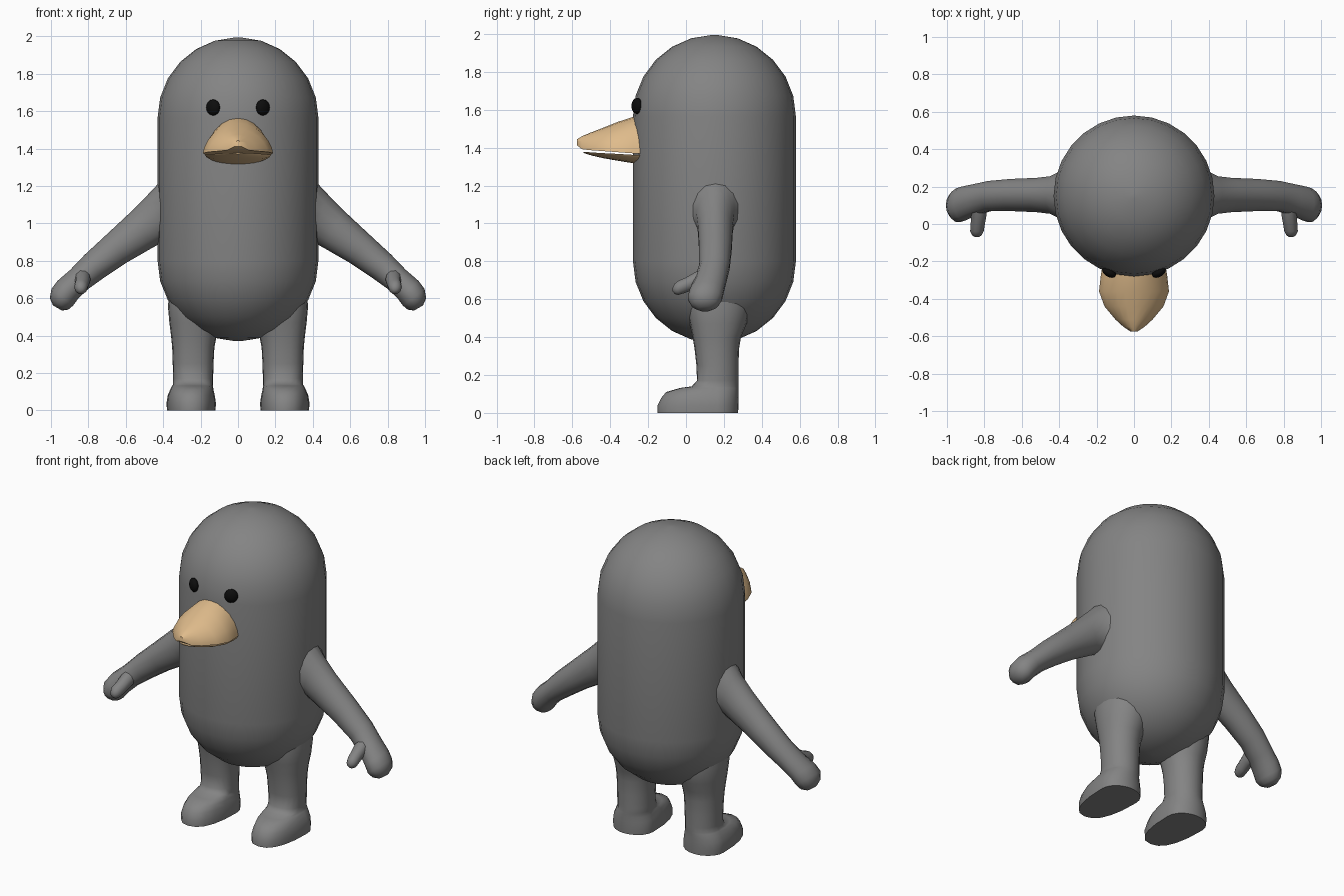
import bpy, bmesh, math
from mathutils import Vector

if "Cube" in bpy.data.objects:
    bpy.data.objects.remove(bpy.data.objects["Cube"])


def material(name, rgb):
    m = bpy.data.materials.new(name)
    m.diffuse_color = (*rgb, 1)
    m.use_nodes = True
    m.node_tree.nodes["Principled BSDF"].inputs["Base Color"].default_value = m.diffuse_color
    return m


GREY = material("grey skin", (0.23, 0.23, 0.23))
TAN = material("tan beak", (0.74, 0.50, 0.26))
BLACK = material("black eye", (0.004, 0.004, 0.004))


def loft(name, rings, mat, mirror=False, angle=50):
    """Skin a list of equal-length point rings and cap both ends."""
    bm = bmesh.new()
    loops = [[bm.verts.new(p) for p in r] for r in rings]
    n = len(loops[0])
    for a, b in zip(loops, loops[1:]):
        for i in range(n):
            j = (i + 1) % n
            bm.faces.new((a[i], a[j], b[j], b[i]))
    bm.faces.new(loops[0])
    bm.faces.new(loops[-1])
    bmesh.ops.recalc_face_normals(bm, faces=bm.faces)
    me = bpy.data.meshes.new(name)
    bm.to_mesh(me)
    bm.free()
    me.materials.append(mat)
    ob = bpy.data.objects.new(name, me)
    bpy.context.collection.objects.link(ob)
    bpy.ops.object.select_all(action='DESELECT')
    ob.select_set(True)
    bpy.context.view_layer.objects.active = ob
    bpy.ops.object.shade_smooth_by_angle(angle=math.radians(angle))
    if mirror:
        ob.modifiers.new("Mirror", 'MIRROR').use_mirror_merge = False
    return ob


def turn(n):
    return [2 * math.pi * i / n for i in range(n)]


# Body: upright capsule
R, CY = 0.43, 0.15
prof = []
for i in range(7):
    a = math.radians(-88 + 88 * i / 6)
    prof.append((R * math.cos(a), 0.80 + R * math.sin(a)))
prof += [(r, 2.365 - z) for r, z in reversed(prof)]
loft("body", [[(r * math.cos(t), CY + r * math.sin(t), z) for t in turn(28)]
              for r, z in prof], GREY)


# Arms: tilted elliptical rings (x, y, z, tilt, half height, half depth)
def tilted(x, y, z, tilt, a, b, n=14):
    s, c = math.sin(math.radians(tilt)), math.cos(math.radians(tilt))
    return [(x + a * math.cos(t) * s, y + b * math.sin(t), z + a * math.cos(t) * c)
            for t in turn(n)]


arm = [(0.35, .155, 1.07, 0, .21, .17), (0.405, .155, 1.065, 2, .165, .125),
       (0.44, .155, 1.03, 14, .137, .103), (0.51, .155, .97, 30, .113, .094),
       (0.65, .155, .865, 36, .092, .088), (0.77, .15, .77, 38, .08, .082),
       (0.85, .13, .70, 42, .07, .085), (0.91, .11, .645, 48, .073, .092),
       (0.94, .10, .605, 52, .073, .092), (0.957, .10, .57, 58, .058, .072),
       (0.965, .10, .548, 60, .028, .035)]
loft("arm", [tilted(*r) for r in arm], GREY, mirror=True, angle=80)


# Thumbs: short tapering rings facing forward
thumb = [(.835, .12, .715, .045), (.83, .05, .70, .042), (.835, .0, .675, .038),
         (.84, -.04, .66, .036), (.84, -.06, .655, .026), (.84, -.07, .652, .01)]
loft("thumb", [[(x + r * math.cos(t), y, z + r * 1.1 * math.sin(t)) for t in turn(10)]
               for x, y, z, r in thumb], GREY, mirror=True, angle=80)


# Legs with feet: horizontal rings (z, centre x, half width, front y, back y)
def leg_ring(z, cx, hw, front, back, n=20):
    cy, pts = 0.165, []
    for t in turn(n):
        c, s = math.cos(t), math.sin(t)
        k = 0.82 if s < 0 else 1.0
        pts.append((cx + hw * math.copysign(abs(c) ** k, c),
                    cy + (back - cy if s > 0 else cy - front) * math.copysign(abs(s) ** k, s), z))
    return pts


leg = [(0, .25, .13, -.15, .275), (.04, .25, .132, -.15, .277),
       (.08, .25, .126, -.13, .277), (.11, .247, .116, -.105, .277),
       (.132, .243, .109, -.03, .277), (.14, .24, .107, .03, .277),
       (.17, .24, .107, .058, .277), (.25, .24, .109, .055, .277),
       (.34, .239, .113, .045, .28), (.40, .236, .122, .035, .29),
       (.47, .23, .137, .02, .32), (.56, .22, .155, .0, .34), (.66, .20, .16, .0, .34)]
loft("leg", [leg_ring(*r) for r in leg], GREY, mirror=True)


# Beak halves: arched sections (y, half width, edge z, height)
def arch(y, hw, z, h, n=12):
    return [(hw * math.cos(math.pi * i / n), y,
             z + h * math.sin(math.pi * i / n) ** 1.25) for i in range(n + 1)]


upper = [(-.20, .165, 1.365, .215), (-.28, .178, 1.37, .192), (-.36, .187, 1.376, .16),
         (-.44, .158, 1.382, .122), (-.51, .10, 1.387, .09), (-.55, .056, 1.392, .068),
         (-.575, .018, 1.412, .032)]
loft("upper_beak", [arch(*r) for r in upper], TAN, angle=45)
lower = [(-.20, .162, 1.358, -.05), (-.28, .174, 1.362, -.044), (-.36, .178, 1.367, -.036),
         (-.44, .145, 1.371, -.026), (-.50, .09, 1.375, -.016), (-.54, .025, 1.378, -.006)]
loft("lower_beak", [arch(*r) for r in lower], TAN, angle=45)

# Eyes: flattened ovals set in the face
rings = []
for i in range(9):
    a = math.radians(-85 + 170 * i / 8)
    rings.append([(.133 + .037 * math.cos(a) * math.cos(t), -.259 + .026 * math.sin(a)
                   + .33 * (.037 * math.cos(a) * math.cos(t)),
                   1.62 + .043 * math.cos(a) * math.sin(t)) for t in turn(16)])
loft("eye", rings, BLACK, mirror=True, angle=80)
